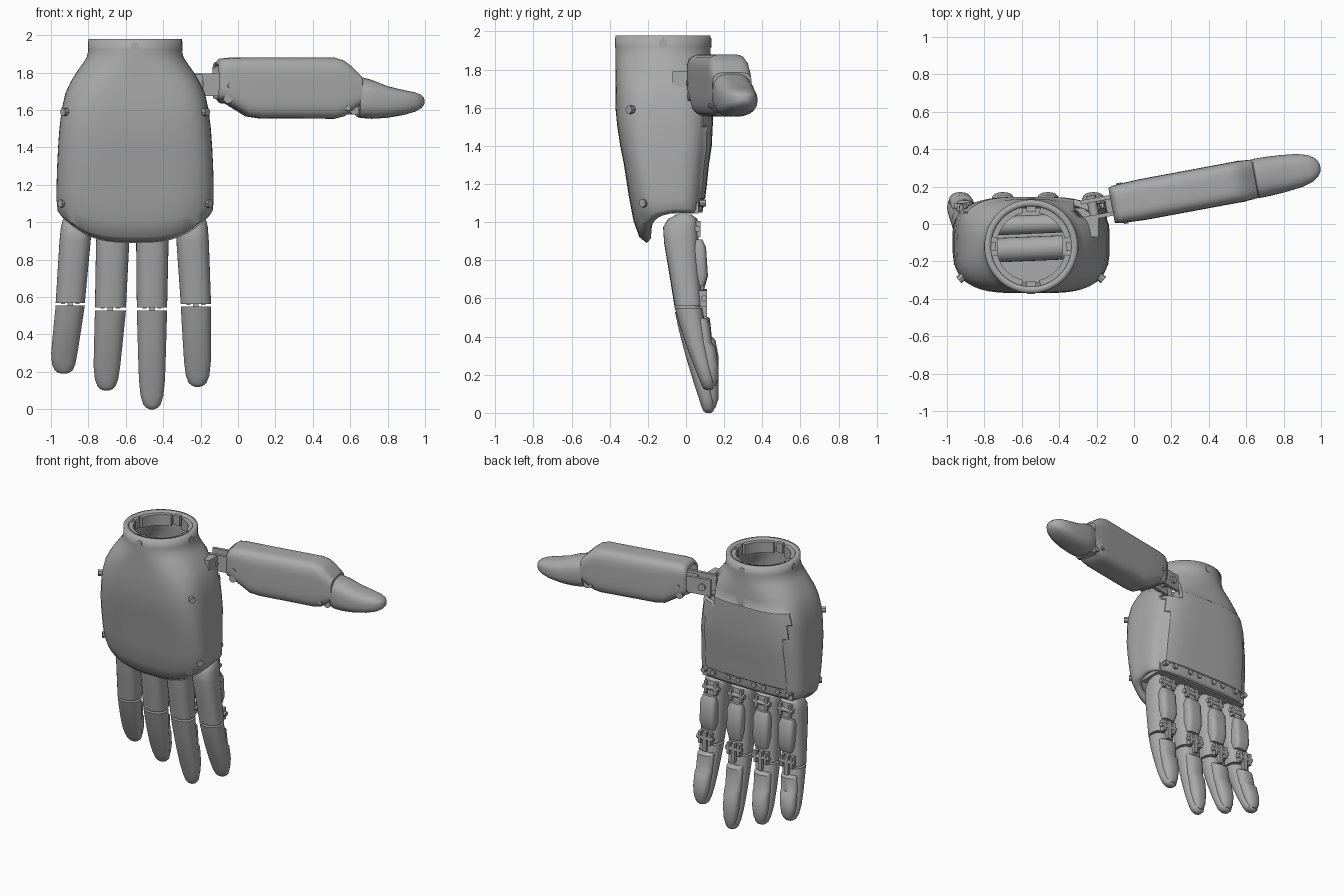
import bpy, bmesh, math
from mathutils import Vector, Matrix

cube = bpy.data.objects.get("Cube")
if cube:
    bpy.data.objects.remove(cube, do_unlink=True)

grey = bpy.data.materials.new("plain grey")
grey.use_nodes = True
grey.diffuse_color = (0.4, 0.4, 0.4, 1)
grey.node_tree.nodes["Principled BSDF"].inputs["Base Color"].default_value = (0.4, 0.4, 0.4, 1)


def finish(name, bm, angle=35):
    mesh = bpy.data.meshes.new(name)
    bmesh.ops.recalc_face_normals(bm, faces=bm.faces[:])
    bm.to_mesh(mesh)
    bm.free()
    mesh.materials.append(grey)
    ob = bpy.data.objects.new(name, mesh)
    bpy.context.collection.objects.link(ob)
    activate(ob)
    bpy.ops.object.shade_smooth_by_angle(angle=math.radians(angle))
    return ob


def activate(ob):
    bpy.ops.object.select_all(action="DESELECT")
    ob.select_set(True)
    bpy.context.view_layer.objects.active = ob


def upright(w, a, b):
    return Vector((a, b, w))


def loft(rings, place=upright, n=32, cap_start=True, cap_end=True, shift=None):
    """Skin rounded sections: (along, centre a, centre b, radius a, radius b, squareness)."""
    bm = bmesh.new()
    loops = []
    for w, ca, cb, ra, rb, e in rings:
        loop = []
        for i in range(n):
            t = math.tau * (i + 0.5) / n
            c, s = math.cos(t), math.sin(t)
            r = (abs(c) ** e + abs(s) ** e) ** (-1 / e)
            lift = shift(w, c * r, s * r) if shift else 0
            loop.append(bm.verts.new(place(w + lift, ca + ra * c * r, cb + rb * s * r)))
        loops.append(loop)
    for lo, hi in zip(loops, loops[1:]):
        for i in range(n):
            j = (i + 1) % n
            bm.faces.new((lo[i], lo[j], hi[j], hi[i]))
    if cap_start:
        bm.faces.new(loops[0][::-1])
    if cap_end:
        bm.faces.new(loops[-1])
    return bm


def box(name, centre, size, turn=0):
    bm = bmesh.new()
    m = Matrix.Translation(centre) @ Matrix.Rotation(turn, 4, "Z") @ Matrix.Diagonal((*size, 1))
    bmesh.ops.create_cube(bm, size=1, matrix=m)
    return finish(name, bm)


def rod(name, start, end, radius, sides=20):
    a, b = Vector(start), Vector(end)
    bm = bmesh.new()
    m = Matrix.Translation((a + b) / 2) @ (b - a).to_track_quat("Z", "Y").to_matrix().to_4x4()
    bmesh.ops.create_cone(bm, cap_ends=True, segments=sides, radius1=radius, radius2=radius,
                          depth=(b - a).length, matrix=m)
    return finish(name, bm)


def thicken(ob, amount):
    mod = ob.modifiers.new("wall", "SOLIDIFY")
    mod.thickness, mod.offset = amount, -1
    activate(ob)
    bpy.ops.object.modifier_apply(modifier="wall")


# Palm shell: z, half width, front y, back y, squareness
CX, CY = -0.55, -0.115
profile = [(1.98, .25, -.37, .13, 2), (1.92, .25, -.37, .13, 2), (1.88, .26, -.37, .13, 2.1),
           (1.85, .28, -.37, .13, 2.3), (1.80, .315, -.37, .135, 2.6), (1.75, .345, -.37, .135, 3),
           (1.69, .373, -.37, .14, 3.3), (1.60, .393, -.37, .14, 3.6), (1.50, .405, -.36, .135, 3.8),
           (1.40, .412, -.345, .13, 4), (1.30, .417, -.325, .115, 4), (1.20, .42, -.30, .105, 4),
           (1.12, .42, -.275, .095, 4), (1.07, .415, -.245, .09, 4), (1.05, .40, -.205, .085, 4)]


def front_dip(z, u, v):
    reach = max(0, min(1, (1.3 - z) / 0.25))
    return -0.16 * reach * max(0, -v) * (1 - 0.8 * min(1, abs(u)) ** 3)


bm = loft([(z, CX, (f + b) / 2, w, (b - f) / 2, e) for z, w, f, b, e in profile],
          n=64, cap_start=False, cap_end=False, shift=front_dip)
bmesh.ops.recalc_face_normals(bm, faces=bm.faces[:])
panel = [f for f in bm.faces if f.calc_center_median().y > 0.05
         and abs(f.calc_center_median().x - CX) < 0.34 and 1.1 < f.calc_center_median().z < 1.7]
bmesh.ops.inset_region(bm, faces=panel, thickness=0.006, depth=0.005)
palm = finish("palm_shell", bm)
thicken(palm, 0.035)

# Opening in the palm for the thumb mount
cutter = box("thumb_opening_cutter", (-0.2, 0.12, 1.715), (0.24, 0.17, 0.17))
cutter.hide_render = True
cut = palm.modifiers.new("opening", "BOOLEAN")
cut.operation, cut.object, cut.solver = "DIFFERENCE", cutter, "EXACT"
activate(palm)
bpy.ops.object.modifier_apply(modifier="opening")
bpy.data.objects.remove(cutter, do_unlink=True)

# Wrist socket: inner collar, tabs, motors and floor
for k in range(4):
    a = k * math.pi / 2
    d = Vector((math.cos(a), math.sin(a), 0))
    c = Vector((CX, -0.12, 1.94))
    box("wrist_tab", c + d * 0.205, (0.035, 0.05, 0.07), a)
    rod("wrist_screw", c + d * 0.235, c + d * 0.253, 0.025, 6)
    bm = bmesh.new()
    arc = [bm.verts.new(c + Vector((math.cos(t) * r, math.sin(t) * r, 0.03)))
           for r, order in ((0.22, 1), (0.185, -1))
           for t in [a + math.pi / 4 + s * 0.11 for s in range(-5, 6)][::order]]
    face = bm.faces.new(arc)
    out = bmesh.ops.extrude_face_region(bm, geom=[face])
    bmesh.ops.translate(bm, vec=(0, 0, -0.08),
                        verts=[v for v in out["geom"] if isinstance(v, bmesh.types.BMVert)])
    finish("wrist_collar", bm)
for y, z, r in ((-0.14, 1.76, 0.065), (-0.01, 1.72, 0.05)):
    rod("motor", (-0.73, y, z), (-0.38, y + 0.015, z), r, 24)
box("palm_floor", (CX, CY, 1.6), (0.66, 0.4, 0.02))
box("knuckle_block", (CX, -0.035, 1.075), (0.74, 0.2, 0.06))

# Palm screws
for z, y, w in ((1.59, -0.285, 0.375), (1.10, -0.215, 0.39)):
    for s in (-1, 1):
        rod("side_screw", (CX + s * (w - 0.03), y + 0.02, z), (CX + s * (w + 0.012), y - 0.015, z), 0.022, 8)


def finger(name, x_top, x_mid, x_tip, z_mid, z_tip, w_mid, w_tip):
    # Base segment, rounded at the knuckle
    base = []
    for t, front, back, k in ((0, -.05, .03, .75), (.05, -.095, .06, .95), (.14, -.12, .065, 1.05),
                              (.3, -.115, .065, 1.07), (.6, -.09, .07, 1.04), (1, -.058, .085, 1)):
        z = 1.04 + (z_mid + 0.008 - 1.04) * t
        base.append((z, x_top + (x_mid - x_top) * t, (front + back) / 2, w_mid * k, (back - front) / 2, 2.6))
    finish(name + "_base_segment", loft(base))
    # Tip segment, bending toward the back
    length = z_mid - z_tip

    def tip_rings(sections, narrow):
        return [(z_mid - 0.006 - (length - 0.006) * t, x_mid + (x_tip - x_mid) * min(1, t * 1.3), (f + b) / 2,
                 (w_mid + (w_tip - w_mid) * t) * k * narrow, (b - f) / 2, 2.4) for t, f, b, k in sections]
    finish(name + "_tip_segment", loft(tip_rings(
        ((0, -.058, .085, 1), (.2, -.035, .10, 1), (.45, .0, .115, 1), (.7, .04, .135, .99),
         (.86, .068, .148, .9), (.95, .083, .15, .7), (.985, .093, .143, .45), (1, .105, .132, .18)), 1)))
    finish(name + "_pad", loft(tip_rings(
        ((.12, .03, .10, .9), (.16, .03, .125, .95), (.42, .05, .135, 1), (.48, .06, .155, 1),
         (.7, .08, .17, 1), (.86, .09, .17, .85), (.95, .10, .155, .5)), 0.84)))
    # Back plate and the hinges at both ends
    mid_x = (x_top + x_mid) / 2
    finish(name + "_back_plate", loft([
        (.91, mid_x, .05, w_mid * .6, .035, 4), (.87, mid_x, .055, w_mid * .75, .05, 4),
        (.72, mid_x, .065, w_mid * .75, .05, 4), (z_mid + .11, mid_x, .065, w_mid * .6, .03, 4)]))
    for x, y, z in ((x_top, 0.06, 0.965), (x_mid, 0.095, z_mid + 0.045)):
        rod(name + "_hinge_pin", (x - w_mid * .8, y, z), (x + w_mid * .8, y, z), 0.016, 12)
        for s in (-1, 1):
            box(name + "_hinge_lug", (x + s * w_mid * .5, y - 0.015, z), (0.022, 0.06, 0.085))
    box(name + "_tendon_link", (x_mid, 0.09, z_mid + 0.02), (0.03, 0.04, 0.14))
    for s in (-1, 1):
        rod(name + "_cover_screw", (x_top + s * .04, 0.07, 1.10), (x_top + s * .04, 0.104, 1.10), 0.018, 8)


finger("little_finger", -0.86, -0.897, -0.932, 0.56, 0.19, 0.078, 0.068)
finger("ring_finger", -0.665, -0.682, -0.703, 0.535, 0.10, 0.083, 0.067)
finger("middle_finger", -0.457, -0.46, -0.46, 0.535, 0.0, 0.081, 0.066)
finger("index_finger", -0.25, -0.225, -0.216, 0.555, 0.12, 0.081, 0.068)

# Thumb, reaching sideways
TURN = math.radians(10.5)


def along_thumb(u, v, z):
    return Vector((-0.12 + u * math.cos(TURN) - v * math.sin(TURN),
                   0.1 + u * math.sin(TURN) + v * math.cos(TURN), z))


def thumb_rings(sections, e):
    return [(u, 0, (lo + hi) / 2, r, (hi - lo) / 2, e) for u, lo, hi, r in sections]


def thumb_place(u, v, z):
    return along_thumb(u, v, z)


body = finish("thumb_body", loft(thumb_rings(
    ((0, 1.66, 1.85, .095), (.03, 1.65, 1.875, .103), (.08, 1.62, 1.88, .106), (.17, 1.565, 1.88, .11),
     (.24, 1.555, 1.88, .11), (.64, 1.553, 1.88, .11), (.69, 1.565, 1.865, .11), (.73, 1.59, 1.835, .108),
     (.78, 1.63, 1.785, .104)), 4.5), thumb_place, n=40, cap_start=False))
thicken(body, 0.018)
finish("thumb_tip", loft(thumb_rings(
    ((.77, 1.565, 1.765, .10), (.785, 1.558, 1.778, .106), (.85, 1.553, 1.76, .105), (.93, 1.558, 1.728, .10),
     (1.02, 1.573, 1.707, .09), (1.08, 1.59, 1.695, .073), (1.115, 1.608, 1.682, .05),
     (1.13, 1.625, 1.667, .028), (1.135, 1.638, 1.655, .01)), 2.8), thumb_place))
rod("thumb_joint_pin", along_thumb(.74, -.085, 1.60), along_thumb(.74, .085, 1.60), 0.025, 16)
box("thumb_joint_link", along_thumb(.74, 0, 1.60), (0.10, 0.1, 0.05), TURN)
for u, z in ((.06, 1.73), (.70, 1.61)):
    for s in (-1, 1):
        rod("thumb_screw", along_thumb(u, s * .09, z), along_thumb(u, s * .111, z), 0.014, 10)

# Thumb mount: fork, web and pivot
for s in (-1, 1):
    box("thumb_fork_arm", along_thumb(-.02, s * .045, 1.735), (0.28, 0.022, 0.12), TURN)
box("thumb_fork_web", along_thumb(.02, 0, 1.735), (0.10, 0.08, 0.08), TURN)
rod("thumb_pivot", along_thumb(-.1, -.07, 1.735), along_thumb(-.1, .07, 1.735), 0.026, 16)
rod("thumb_base_pin", along_thumb(.05, -.1, 1.66), along_thumb(.05, .1, 1.66), 0.025, 16)
box("thumb_socket", (-0.25, -0.02, 1.715), (0.12, 0.1, 0.15))
